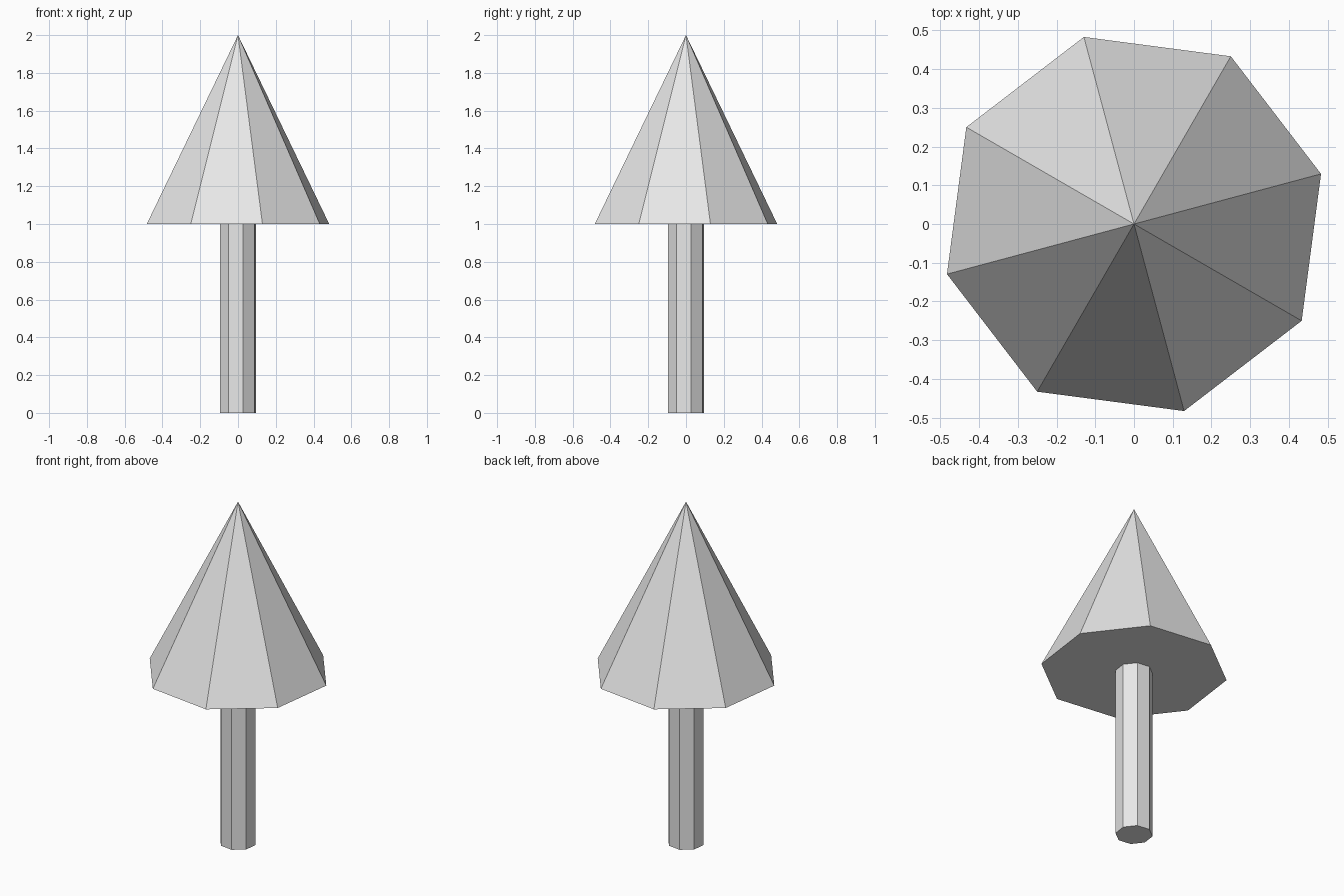
import bpy
import math

if "Cube" in bpy.data.objects:
    bpy.data.objects.remove(bpy.data.objects["Cube"])

SIDES = 8
TWIST = math.radians(15)  # angle of the first corner from +x

grey = bpy.data.materials.new("light_grey")
grey.diffuse_color = (0.8, 0.8, 0.8, 1.0)
grey.use_nodes = True
grey.node_tree.nodes["Principled BSDF"].inputs["Base Color"].default_value = grey.diffuse_color


def prism(name, r_bottom, r_top, z_bottom, z_top):
    """Eight-sided prism or cone standing between two heights."""
    # primitive cones start their first corner on +y
    bpy.ops.mesh.primitive_cone_add(
        vertices=SIDES, radius1=r_bottom, radius2=r_top,
        depth=z_top - z_bottom, location=(0, 0, (z_bottom + z_top) / 2),
        rotation=(0, 0, TWIST - math.pi / 2))
    obj = bpy.context.object
    obj.name = name
    obj.data.materials.append(grey)
    return obj


# Trunk: slim column
prism("trunk", 0.1, 0.1, 0.0, 1.0)

# Foliage: wide cone with a flat underside
prism("foliage", 0.5, 0.0, 1.0, 2.0)
